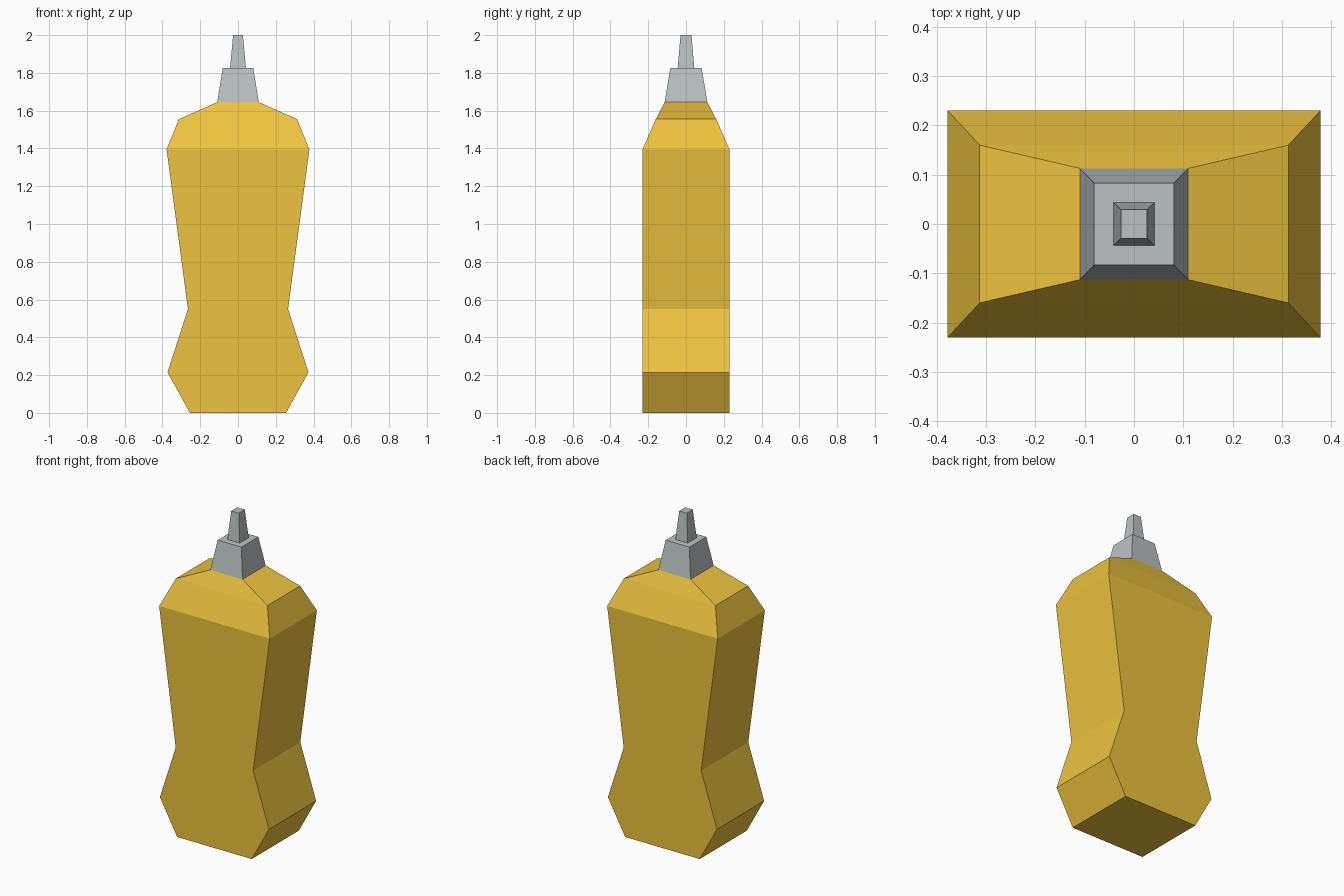
import bpy, bmesh

if "Cube" in bpy.data.objects:
    bpy.data.objects.remove(bpy.data.objects["Cube"])


def material(name, color):
    mat = bpy.data.materials.new(name)
    mat.diffuse_color = color
    mat.use_nodes = True
    mat.node_tree.nodes["Principled BSDF"].inputs["Base Color"].default_value = mat.diffuse_color
    return mat


def loft(name, sections, mat, close_bottom=False, close_top=False):
    """Skin a stack of rectangles given as (z, half width, half depth)."""
    bm = bmesh.new()
    rings = [[bm.verts.new((sx * hx, sy * hy, z))
              for sx, sy in ((-1, -1), (1, -1), (1, 1), (-1, 1))]
             for z, hx, hy in sections]
    for low, high in zip(rings, rings[1:]):
        for i in range(4):
            j = (i + 1) % 4
            bm.faces.new((low[i], low[j], high[j], high[i]))
    if close_bottom:
        bm.faces.new(rings[0][::-1])
    if close_top:
        bm.faces.new(rings[-1])
    mesh = bpy.data.meshes.new(name)
    bm.to_mesh(mesh)
    bm.free()
    mesh.materials.append(mat)
    obj = bpy.data.objects.new(name, mesh)
    bpy.context.collection.objects.link(obj)
    return obj


orange = material("orange_plastic", (0.86, 0.55, 0.05, 1))
grey = material("grey_plastic", (0.50, 0.54, 0.55, 1))

# Waisted bottle with sloping shoulders, open where the cap sits
loft("bottle_body", [
    (0.00, 0.255, 0.23),
    (0.215, 0.373, 0.23),
    (0.55, 0.265, 0.23),
    (1.395, 0.378, 0.23),
    (1.555, 0.313, 0.16),
    (1.645, 0.11, 0.113),
], orange, close_bottom=True)

# Tapered cap stepping in to a narrow nozzle
loft("cap_and_nozzle", [
    (1.645, 0.11, 0.113),
    (1.825, 0.081, 0.083),
    (1.825, 0.042, 0.044),
    (2.00, 0.026, 0.029),
], grey, close_top=True)
